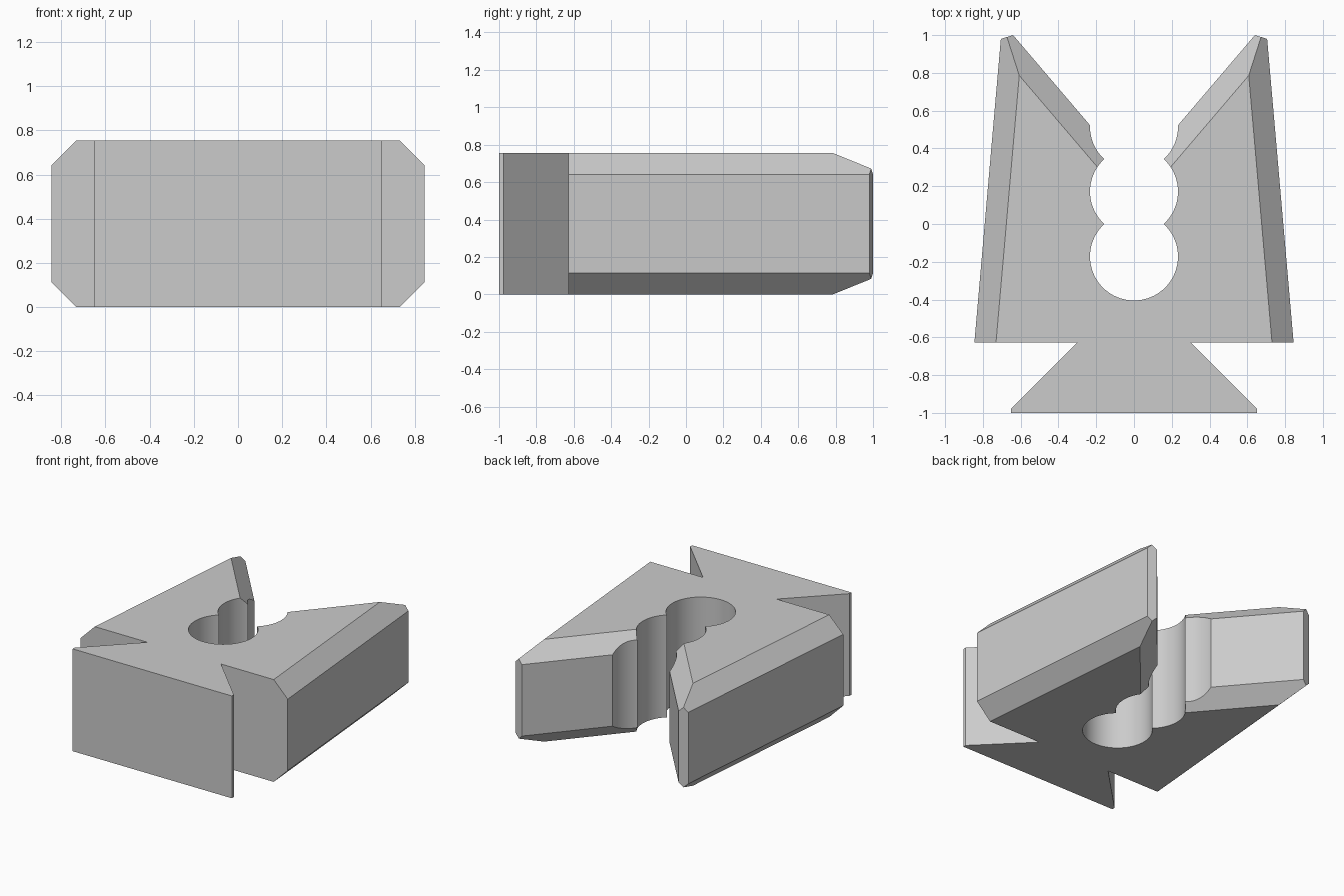
import bpy, bmesh, math
from mathutils import Vector

HEIGHT = 0.755
CHAMFER = 0.114
BORE_RADIUS = 0.233
BORE_CENTRES = (-0.172, 0.172, 0.515)

cube = bpy.data.objects.get("Cube")
if cube:
    bpy.data.objects.remove(cube, do_unlink=True)

grey = bpy.data.materials.new("plain grey")
grey.use_nodes = True
colour = (0.6, 0.6, 0.6, 1)
grey.diffuse_color = colour
grey.node_tree.nodes["Principled BSDF"].inputs["Base Color"].default_value = colour

# Left half of the outline: dovetail foot, flank, prong tip, notch
outer_start, outer_end = (0.845, -0.627), (0.705, 0.98)
notch_start, notch_end = (0.64, 1.0), (0, 0.25)
outline = [(0, -1), (0.65, -1), (0.65, -0.977), (0.3, -0.627),
           outer_start, outer_end, notch_start, notch_end]

bm = bmesh.new()
base = bm.faces.new([bm.verts.new((x, y, 0)) for x, y in outline])
extruded = bmesh.ops.extrude_face_region(bm, geom=[base])["geom"]
bmesh.ops.translate(bm, vec=(0, 0, HEIGHT),
                    verts=[v for v in extruded if isinstance(v, bmesh.types.BMVert)])
bmesh.ops.recalc_face_normals(bm, faces=bm.faces)


def chamfer(start, end, top):
    """Slice a 45 degree chamfer along the wall from start to end."""
    along = Vector((end[0] - start[0], end[1] - start[1], 0)).normalized()
    outward = Vector((along.y, -along.x, 0))
    z = HEIGHT - CHAMFER if top else CHAMFER
    normal = outward + Vector((0, 0, 1 if top else -1))
    bmesh.ops.bisect_plane(bm, geom=bm.verts[:] + bm.edges[:] + bm.faces[:],
                           plane_co=(start[0], start[1], z),
                           plane_no=normal, clear_outer=True)
    bmesh.ops.holes_fill(bm, edges=[e for e in bm.edges if e.is_boundary], sides=0)


for top in (True, False):
    chamfer(outer_start, outer_end, top)
    chamfer(notch_start, notch_end, top)

# Open the centre plane and mirror into the full block
centre = [f for f in bm.faces if all(abs(v.co.x) < 1e-4 for v in f.verts)]
bmesh.ops.delete(bm, geom=centre, context='FACES')
bmesh.ops.mirror(bm, geom=bm.verts[:] + bm.edges[:] + bm.faces[:],
                 axis='X', merge_dist=0.0005)
bmesh.ops.remove_doubles(bm, verts=bm.verts, dist=0.0005)
bmesh.ops.dissolve_limit(bm, angle_limit=math.radians(1),
                         verts=bm.verts, edges=bm.edges)
bmesh.ops.recalc_face_normals(bm, faces=bm.faces)

mesh = bpy.data.meshes.new("clamp_block")
bm.to_mesh(mesh)
bm.free()
mesh.materials.append(grey)
block = bpy.data.objects.new("clamp_block", mesh)
bpy.context.collection.objects.link(block)

# Three overlapping vertical bores
for y in BORE_CENTRES:
    bpy.ops.mesh.primitive_cylinder_add(vertices=64, radius=BORE_RADIUS, depth=2,
                                        location=(0, y, HEIGHT / 2))
    cutter = bpy.context.object
    cutter.name = "bore_cutter"
    cutter.hide_render = True
    cutter.data.materials.append(grey)
    cut = block.modifiers.new("bore", 'BOOLEAN')
    cut.operation = 'DIFFERENCE'
    cut.solver = 'EXACT'
    cut.object = cutter
    bpy.context.view_layer.objects.active = block
    bpy.ops.object.modifier_apply(modifier=cut.name)
    bpy.data.objects.remove(cutter, do_unlink=True)

bpy.ops.object.select_all(action='DESELECT')
block.select_set(True)
bpy.context.view_layer.objects.active = block
bpy.ops.object.shade_smooth_by_angle(angle=math.radians(20))
